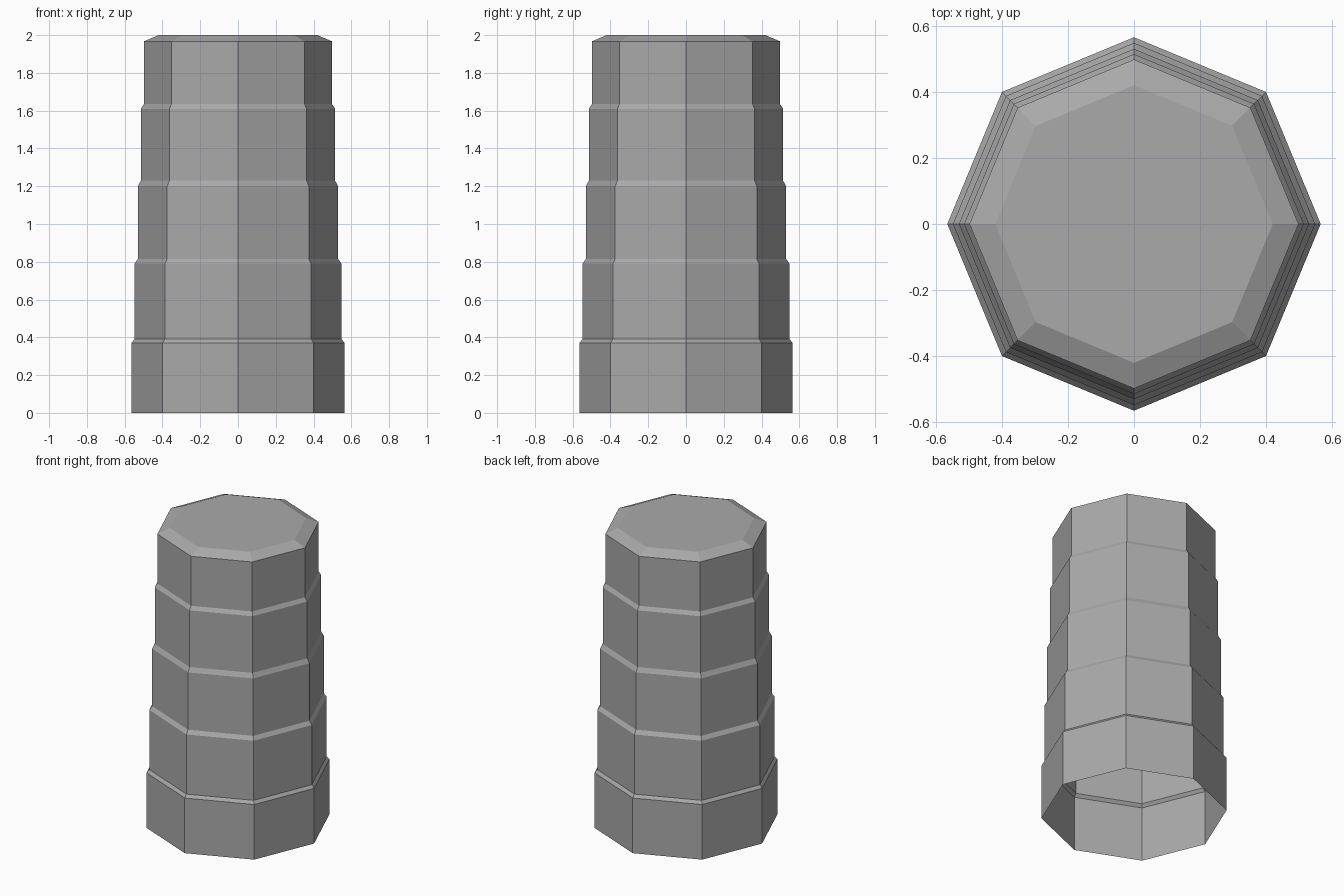
import bpy
import bmesh
from math import cos, sin, pi

cube = bpy.data.objects.get("Cube")
if cube:
    bpy.data.objects.remove(cube, do_unlink=True)

SIDES = 8

# Single plain grey
grey = bpy.data.materials.new("grey")
grey.use_nodes = True
colour = (0.40, 0.40, 0.40, 1)
grey.diffuse_color = colour
grey.node_tree.nodes["Principled BSDF"].inputs["Base Color"].default_value = colour

# Stepped profile: (radius, bottom, top) of each upright tier
tiers = [
    (0.565, 0.0, 0.37),
    (0.548, 0.39, 0.79),
    (0.53, 0.815, 1.20),
    (0.514, 1.23, 1.61),
    (0.498, 1.635, 1.967),
]
profile = [(r, z) for r, low, high in tiers for z in (low, high)]
profile.append((0.42, 2.0))  # bevelled rim

# Octagonal shell, corners on the axes, open underneath
bm = bmesh.new()
rings = [[bm.verts.new((r * cos(2 * pi * i / SIDES), r * sin(2 * pi * i / SIDES), z))
          for i in range(SIDES)] for r, z in profile]
for low, high in zip(rings, rings[1:]):
    for i in range(SIDES):
        j = (i + 1) % SIDES
        bm.faces.new((low[i], low[j], high[j], high[i]))
bm.faces.new(rings[-1])  # flat cap

mesh = bpy.data.meshes.new("stepped_column")
bm.to_mesh(mesh)
bm.free()
mesh.materials.append(grey)
column = bpy.data.objects.new("stepped_column", mesh)
bpy.context.collection.objects.link(column)
